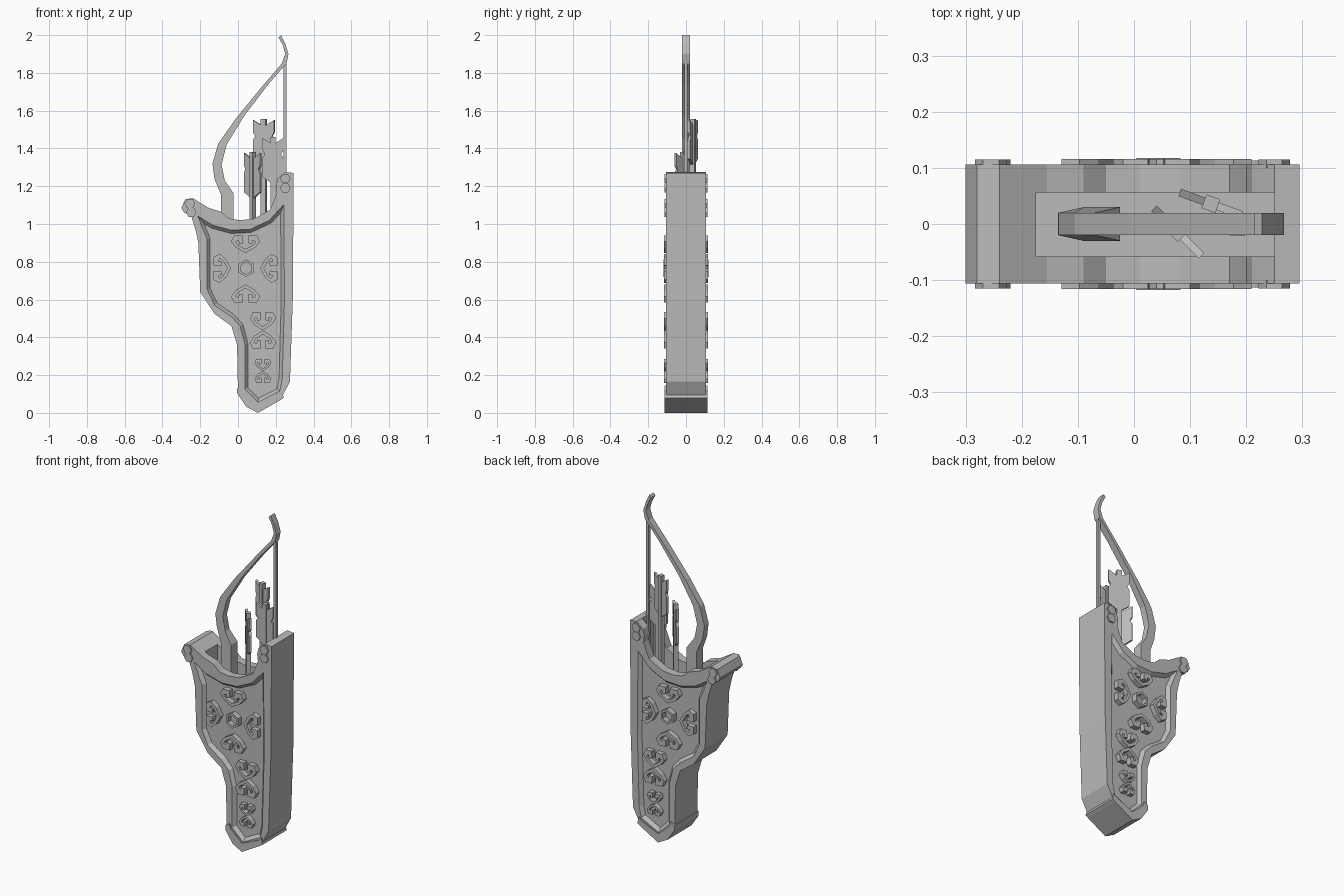
import bpy, bmesh, math

if "Cube" in bpy.data.objects:
    bpy.data.objects.remove(bpy.data.objects["Cube"])

grey = bpy.data.materials.new("plain grey")
grey.diffuse_color = (0.5, 0.5, 0.5, 1)
grey.use_nodes = True
grey.node_tree.nodes["Principled BSDF"].inputs["Base Color"].default_value = grey.diffuse_color


def finish(name, bm):
    bmesh.ops.recalc_face_normals(bm, faces=bm.faces)
    me = bpy.data.meshes.new(name)
    bm.to_mesh(me)
    bm.free()
    me.materials.append(grey)
    ob = bpy.data.objects.new(name, me)
    bpy.context.collection.objects.link(ob)
    return ob


def add_prism(bm, pts, y0, y1):
    """Extrude an (x, z) outline from y0 to y1."""
    a = [bm.verts.new((x, y0, z)) for x, z in pts]
    b = [bm.verts.new((x, y1, z)) for x, z in pts]
    bm.faces.new(a)
    bm.faces.new(b[::-1])
    for i in range(len(pts)):
        j = (i + 1) % len(pts)
        bm.faces.new((a[j], a[i], b[i], b[j]))


def prisms(name, outlines, y0, y1, both_sides=False):
    bm = bmesh.new()
    for pts in outlines:
        add_prism(bm, pts, y0, y1)
        if both_sides:
            add_prism(bm, pts, -y0, -y1)
    return finish(name, bm)


def cut(ob, cutter):
    m = ob.modifiers.new("cut", 'BOOLEAN')
    m.operation, m.solver, m.object = 'DIFFERENCE', 'EXACT', cutter
    cutter.hide_render = True
    cutter.hide_set(True)


# Quiver body
body = prisms("quiver_body", [[
    (-.30, 1.085), (-.28, 1.13), (-.24, 1.137), (-.155, 1.085), (-.09, 1.065),
    (-.05, 1.03), (.01, 1.02), (.08, 1.027), (.125, 1.05), (.17, 1.075),
    (.185, 1.11), (.205, 1.16), (.20, 1.20), (.21, 1.24), (.25, 1.275),
    (.295, 1.27), (.29, .6), (.28, .31), (.275, .165), (.225, .07),
    (.105, .01), (.045, .04), (0, .105), (-.005, .36), (-.035, .46),
    (-.125, .525), (-.20, .64), (-.21, .90), (-.225, .97), (-.25, 1.05),
    (-.285, 1.06)]], -.106, .106)

# Open mouth of the quiver
mouth = prisms("mouth_cutter", [[(-.175, .9), (.25, .9), (.25, 1.4), (-.175, 1.4)]], -.058, .056)
cut(body, mouth)

# Sunken panels with sloped edges, front and back
panel = [
    (-.215, 1.045), (-.135, .995), (-.035, .968), (.065, .973), (.165, 1.02),
    (.243, 1.105), (.247, .6), (.235, .18), (.222, .115), (.105, .055),
    (.035, .125), (.035, .365), (.01, .46), (-.035, .508), (-.125, .57),
    (-.165, .655), (-.165, .92), (-.19, .98)]
for side, label in ((-1, "front"), (1, "back")):
    bm = bmesh.new()
    rim = [bm.verts.new((x, side * .107, z)) for x, z in panel]
    f = bm.faces.new(rim)
    f.normal_update()
    bmesh.ops.inset_region(bm, faces=[f], thickness=.018, use_boundary=True,
                           use_even_offset=True)
    for v in f.verts:
        v.co.y = side * .086
    outer = [v for v in bm.verts if abs(abs(v.co.y) - .107) < 1e-4]
    outer.sort(key=lambda v: min(range(len(panel)), key=lambda i:
               (v.co.x - panel[i][0]) ** 2 + (v.co.z - panel[i][1]) ** 2))
    bm.faces.new(outer)
    cut(body, finish(label + "_panel_cutter", bm))

# Metal tip at the bottom
prisms("tip_cap", [[
    (-.004, .13), (.022, .145), (.03, .118), (.105, .052), (.215, .1),
    (.232, .118), (.242, .08), (.225, .068), (.105, 0), (.043, .033),
    (-.004, .103)]], -.113, .113)

# Scroll ornaments: a half shape, mirrored, with its point at the origin
half = [(0, 0), (.05, .027), (.077, .06), (.06, .092), (.015, .092),
        (.012, .052), (.035, .048), (.037, .066), (.053, .06), (.042, .043), (0, .02)]


def scroll(cx, cz, angle, sx=1, sz=1):
    c, s = math.cos(math.radians(angle)), math.sin(math.radians(angle))
    return [[(cx + m * u * sx * c - v * sz * s, cz + m * u * sx * s + v * sz * c)
             for u, v in half] for m in (1, -1)]


scrolls = (scroll(.04, .847, 0) + scroll(.04, .68, 180, 1, 1.05)
           + scroll(-.037, .765, 90) + scroll(.117, .765, -90))
for cz, sx, sz in ((.437, .9, 1.05), (.222, .58, .7)):
    scrolls += scroll(.132, cz, 0, sx, sz) + scroll(.132, cz, 180, sx, sz)
prisms("scroll_ornaments", scrolls, -.08, -.116, True)


def hexagon(cx, cz, r, turn):
    return [(cx + r * math.cos(math.radians(60 * i + turn)),
             cz + r * math.sin(math.radians(60 * i + turn))) for i in range(6)]


# Hexagonal ring at the centre of the cross
o, n = hexagon(.043, .766, .046, 30), hexagon(.043, .766, .032, 30)
prisms("centre_ring", [[o[i - 1], o[i], n[i], n[i - 1]] for i in range(6)],
       -.08, -.118, True)

# Rivets on the upper corners
prisms("corner_rivets", [hexagon(x, z, .028, 0) for x, z in
       ((-.255, 1.108), (-.248, 1.062), (.25, 1.24), (.25, 1.19))], -.1, -.115, True)

# Bow: one side of the outline up, the other down; the grip is thicker
bow = prisms("bow", [[
    (-.09, .92), (-.09, 1.155), (-.125, 1.24), (-.135, 1.32), (-.105, 1.425),
    (-.01, 1.56), (.125, 1.725), (.232, 1.85), (.25, 1.9), (.238, 1.945),
    (.215, 1.988), (.228, 2.0), (.25, 1.955), (.267, 1.9), (.257, 1.85),
    (.165, 1.745), (.035, 1.575), (-.06, 1.42), (-.087, 1.315), (-.07, 1.23),
    (-.025, 1.165), (-.025, .92)]], -.02, .02)
for v in bow.data.vertices:
    if v.co.z < 1.2:
        v.co.y *= 1.5

# Bowstring
prisms("bowstring", [[(.241, .9), (.257, .9), (.257, 1.86), (.241, 1.86)]], -.008, .008)


# Arrows: square shaft with two notched vanes
def arrow(name, x, y, top, w, angle):
    vane = [(0, -.25), (w, -.21), (w, -.11), (w - .012, -.09), (w, -.07),
            (w, -.005), (0, -.04)]
    bm = bmesh.new()
    for m in (1, -1):
        add_prism(bm, [(m * u, top + v) for u, v in vane], -.007, .007)
    add_prism(bm, [(-.013, .9), (.013, .9), (.013, top), (-.013, top)], -.013, .013)
    ob = finish(name, bm)
    ob.location = (x, y, 0)
    ob.rotation_euler.z = math.radians(angle)


arrow("arrow_low", .078, -.014, 1.38, .06, -45)
arrow("arrow_high", .137, .036, 1.555, .059, -20)
arrow("arrow_middle", .185, -.008, 1.46, .055, 0)
